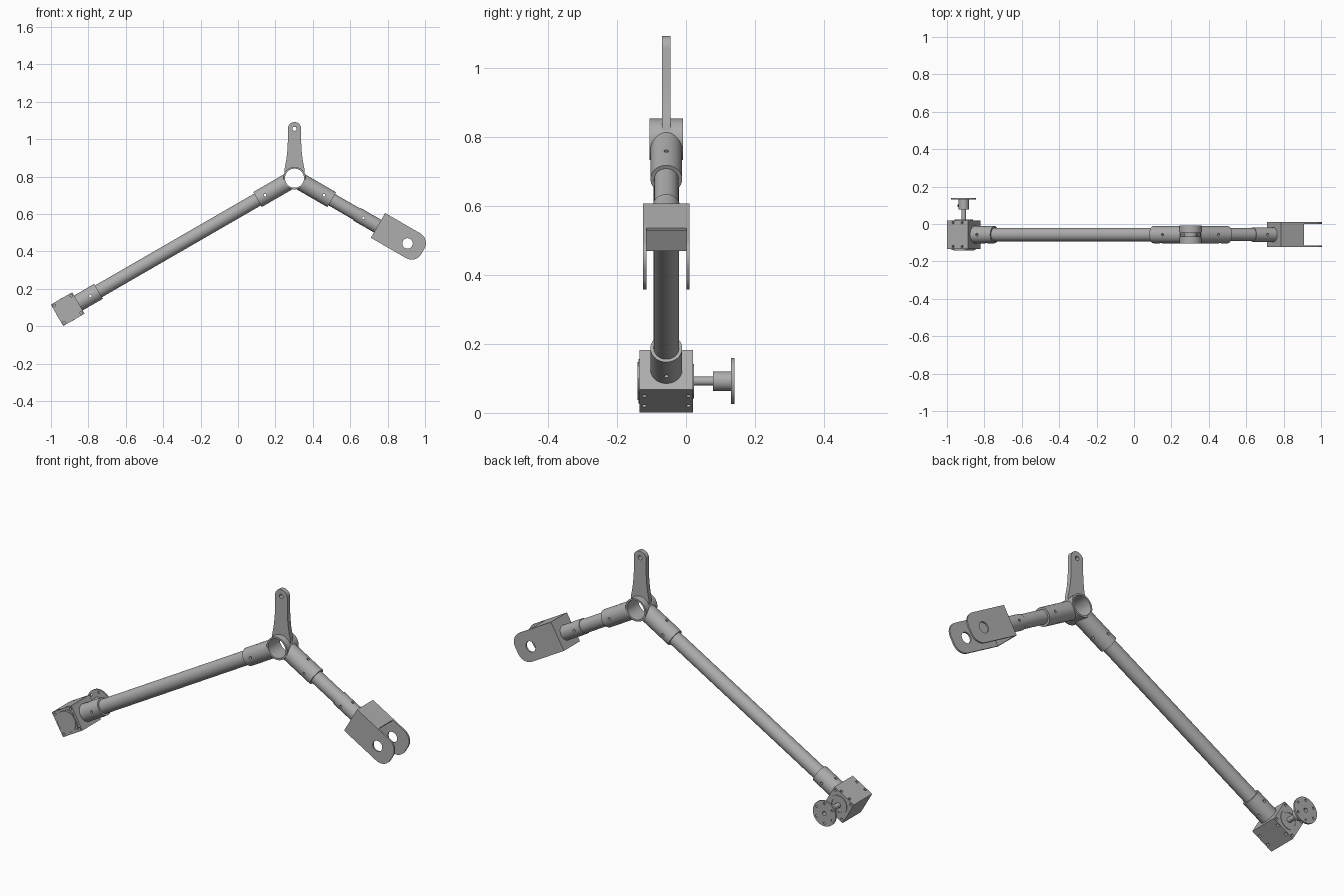
import bpy, bmesh, math
from mathutils import Matrix, Vector

old = bpy.data.objects.get("Cube")
if old:
    bpy.data.objects.remove(old)

steel = bpy.data.materials.new("satin_grey_metal")
steel.use_nodes = True
GREY = (0.42, 0.42, 0.42, 1)
steel.diffuse_color = GREY
steel.node_tree.nodes["Principled BSDF"].inputs["Base Color"].default_value = GREY

# Working frames: local x runs along an arm, local y is depth, local z is across
Y_MID = -0.057
HUB = Matrix.Translation((0.302, Y_MID, 0.792))
SHORT = HUB @ Matrix.Rotation(math.radians(30), 4, 'Y')
LONG_LEN = 1.4
LONG = HUB @ Matrix.Rotation(math.radians(-30), 4, 'Y') @ Matrix.Translation((-LONG_LEN, 0, 0))
AXIS = {'X': Matrix.Rotation(math.pi / 2, 4, 'Y'),
        'Y': Matrix.Rotation(-math.pi / 2, 4, 'X'),
        'Z': Matrix.Identity(4)}
parts = []


def finish(name, bm, frame):
    bmesh.ops.recalc_face_normals(bm, faces=bm.faces)
    bm.transform(frame)
    mesh = bpy.data.meshes.new(name)
    bm.to_mesh(mesh)
    bm.free()
    mesh.materials.append(steel)
    ob = bpy.data.objects.new(name, mesh)
    bpy.context.collection.objects.link(ob)
    parts.append(ob)
    return ob


def rod(name, frame, axis, a, b, r, at=(0, 0, 0), sides=48):
    """Cylinder along a local axis from a to b, shifted by at."""
    bm = bmesh.new()
    bmesh.ops.create_cone(bm, cap_ends=True, segments=sides, radius1=r, radius2=r, depth=b - a,
                          matrix=Matrix.Translation((0, 0, (a + b) / 2)))
    return finish(name, bm, frame @ Matrix.Translation(at) @ AXIS[axis])


def box(name, frame, low, high):
    bm = bmesh.new()
    bmesh.ops.create_cube(bm, size=1)
    low, high = Vector(low), Vector(high)
    bm.transform(Matrix.Translation((low + high) / 2) @ Matrix.Diagonal((*(high - low), 1)))
    return finish(name, bm, frame)


def plate(name, frame, outline, y0, y1):
    """Extrude an x-z outline between two depths."""
    bm = bmesh.new()
    face = bm.faces.new([bm.verts.new((x, y0, z)) for x, z in outline])
    new = bmesh.ops.extrude_face_region(bm, geom=[face])["geom"]
    bmesh.ops.translate(bm, vec=(0, y1 - y0, 0),
                        verts=[v for v in new if isinstance(v, bmesh.types.BMVert)])
    return finish(name, bm, frame)


def arc(cx, cz, r, start, end, n=10):
    angles = [math.radians(start + (end - start) * i / n) for i in range(n + 1)]
    return [(cx + r * math.cos(t), cz + r * math.sin(t)) for t in angles]


def drill(target, frame, axis, a, b, r, at=(0, 0, 0), sides=20):
    cutter = rod("cutter", frame, axis, a, b, r, at, sides)
    parts.remove(cutter)
    cutter.hide_render = True
    mod = target.modifiers.new("hole", 'BOOLEAN')
    mod.operation = 'DIFFERENCE'
    mod.solver = 'EXACT'
    mod.object = cutter
    bpy.context.view_layer.objects.active = target
    bpy.ops.object.modifier_apply(modifier=mod.name)
    bpy.data.objects.remove(cutter)


def sleeve(name, frame, a, b, r, pin_y, pin_z):
    """Socket tube with crossing pin holes."""
    ob = rod(name, frame, 'X', a, b, r)
    drill(ob, frame, 'Y', -0.1, 0.1, 0.007, (pin_y, 0, 0))
    drill(ob, frame, 'Z', -0.1, 0.1, 0.007, (pin_z, 0, 0))
    return ob


# Central hub ring and its sockets, all sharing the bore
hub = rod("hub_ring", HUB, 'Y', -0.048, 0.048, 0.06, sides=64)
long_socket = sleeve("long_arm_socket", LONG, LONG_LEN - 0.228, LONG_LEN, 0.046,
                     LONG_LEN - 0.182, LONG_LEN - 0.147)
short_socket = sleeve("short_arm_socket", SHORT, 0, 0.23, 0.046, 0.182, 0.147)

# Upright lever with flared foot and rounded tip
tip = 0.264
right = [(0.054, 0), (0.054, 0.045), (0.048, 0.075), (0.042, 0.11), (0.038, 0.15), (0.036, 0.19)]
outline = right + arc(0, tip, 0.036, 0, 180, 20) + [(-x, z) for x, z in reversed(right)]
lever = plate("upright_lever", HUB, outline, -0.012, 0.012)
drill(lever, HUB, 'Y', -0.1, 0.1, 0.011, (0, 0, tip))
for ob in (hub, long_socket, short_socket, lever):
    drill(ob, HUB, 'Y', -0.2, 0.2, 0.051, sides=64)

# Arm tubes
rod("long_arm_tube", LONG, 'X', 0.16, LONG_LEN - 0.2, 0.0365)
rod("short_arm_tube", SHORT, 'X', 0.2, 0.42, 0.035)

# Fork bracket: neck, back wall, top wall and two rounded cheeks
sleeve("fork_neck", SHORT, 0.385, 0.52, 0.039, 0.425, 0.455)
LOW, TOP, END, FILLET = -0.072, 0.081, 0.79, 0.06
WALL, HALF = 0.009, 0.067
box("fork_back_wall", SHORT, (0.513, -HALF, LOW), (0.513 + WALL, HALF, TOP))
box("fork_top_wall", SHORT, (0.513, -HALF, TOP - WALL), (0.654, HALF, TOP))
cheek = ([(0.513, TOP), (0.513, LOW)]
         + arc(END - FILLET, LOW + FILLET, FILLET, -90, 0)
         + arc(END - FILLET, TOP - FILLET, FILLET, 0, 90))
for side, y0 in (("front", -HALF), ("back", HALF - WALL)):
    ob = plate(side + "_fork_cheek", SHORT, cheek, y0, y0 + WALL)
    drill(ob, SHORT, 'Y', -0.2, 0.2, 0.028, (0.698, 0, 0), 32)

# Gearbox housing with bolt holes on four faces
H, D = 0.066, 0.077
housing = box("gearbox_housing", LONG, (-H, -D, -H), (H, D, H))
for sx in (-1, 1):
    for s in (-1, 1):
        for face in (-1, 1):
            drill(housing, LONG, 'Z', face * H - 0.015, face * H + 0.015, 0.007,
                  (sx * 0.028, s * 0.064, 0))
            drill(housing, LONG, 'Y', face * D - 0.015, face * D + 0.015, 0.007,
                  (sx * 0.053, 0, s * 0.053))
sleeve("gearbox_socket", LONG, H - 0.004, 0.19, 0.046, 0.14, 0.107)

# Front cover and rear bearing ring
A, R = 0.055, 0.03
corner = A - R
cover = (arc(corner, corner, R, 0, 90) + arc(-corner, corner, R, 90, 180)
         + arc(-corner, -corner, R, 180, 270) + arc(corner, -corner, R, 270, 360))
plate("gearbox_cover", LONG, cover, -D - 0.004, -D + 0.002)
rod("cover_disc", LONG, 'Y', -D - 0.007, -D, 0.055, sides=64)
ring = rod("bearing_ring", LONG, 'Y', D - 0.002, D + 0.003, 0.05, sides=64)
drill(ring, LONG, 'Y', 0, 0.2, 0.038, sides=48)

# Output shaft, collar and bolt flange
rod("output_shaft", LONG, 'Y', D - 0.01, 0.15, 0.013, sides=32)
collar = rod("flange_collar", LONG, 'Y', 0.135, 0.19, 0.028)
rod("set_screw", LONG, 'X', -0.034, 0, 0.008, (0, 0.155, 0), 16)
flange = rod("output_flange", LONG, 'Y', 0.188, 0.197, 0.067, sides=64)
for i in range(6):
    t = i * math.pi / 3
    drill(flange, LONG, 'Y', 0.1, 0.25, 0.006, (0.052 * math.cos(t), 0, 0.052 * math.sin(t)))
for ob in (collar, flange):
    drill(ob, LONG, 'Y', 0.16, 0.25, 0.011)

# Smooth round surfaces, keep edges crisp
bpy.ops.object.select_all(action='DESELECT')
for ob in parts:
    ob.select_set(True)
bpy.context.view_layer.objects.active = parts[0]
bpy.ops.object.shade_smooth_by_angle(angle=math.radians(30))
